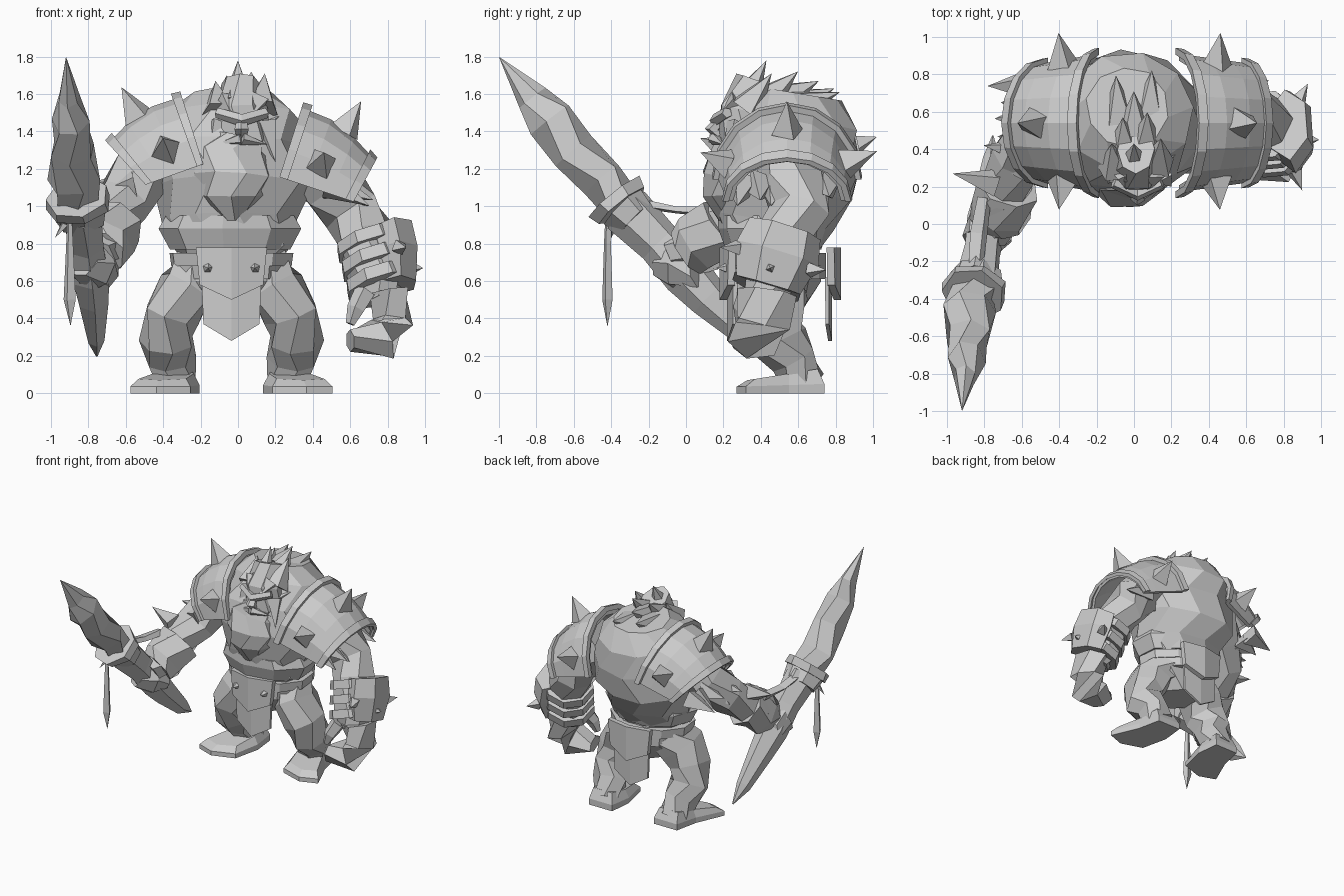
import bpy, bmesh, math, random
from mathutils import Vector

random.seed(4)
cube = bpy.data.objects.get("Cube")
if cube:
    bpy.data.objects.remove(cube)

grey = bpy.data.materials.new("stone_grey")
grey.use_nodes = True
grey.diffuse_color = (0.6, 0.6, 0.6, 1)
grey.node_tree.nodes["Principled BSDF"].inputs["Base Color"].default_value = (0.6, 0.6, 0.6, 1)

CX = -0.035  # body axis


def loft(name, rings):
    """Skin a list of equal-length point rings and cap both ends."""
    bm = bmesh.new()
    rows = [[bm.verts.new(p) for p in r] for r in rings]
    n = len(rows[0])
    for a, b in zip(rows, rows[1:]):
        for i in range(n):
            j = (i + 1) % n
            bm.faces.new((a[i], a[j], b[j], b[i]))
    bm.faces.new(rows[0])
    bm.faces.new(rows[-1])
    bmesh.ops.remove_doubles(bm, verts=bm.verts, dist=0.002)
    bmesh.ops.recalc_face_normals(bm, faces=bm.faces)
    mesh = bpy.data.meshes.new(name)
    bm.to_mesh(mesh)
    bm.free()
    mesh.materials.append(grey)
    ob = bpy.data.objects.new(name, mesh)
    bpy.context.collection.objects.link(ob)
    return ob


def tube(name, path, n=7, jitter=0.0):
    """Path points are x, y, z, radius across, optional second radius."""
    pts = [Vector(p[:3]) for p in path]
    rings = []
    for k, p in enumerate(path):
        t = (pts[min(k + 1, len(pts) - 1)] - pts[max(k - 1, 0)]).normalized()
        ref = Vector((0, 0, 1)) if abs(t.x) > 0.8 else Vector((1, 0, 0))
        u = (ref - t * ref.dot(t)).normalized()
        v = t.cross(u)
        ra, rb = p[3], p[-1]
        ring = []
        for i in range(n):
            a = math.tau * (i + 0.5 * (k % 2) * (jitter > 0)) / n + 0.4
            s = 1 + random.uniform(-jitter, jitter)
            ring.append(pts[k] + u * ra * s * math.cos(a) + v * rb * s * math.sin(a))
        rings.append(ring)
    return loft(name, rings)


def reflect(ob):
    """Mirror a part across the body axis."""
    pivot = bpy.data.objects.get("body_axis")
    if not pivot:
        pivot = bpy.data.objects.new("body_axis", None)
        pivot.location.x = CX
        pivot.hide_render = True
        bpy.context.collection.objects.link(pivot)
    m = ob.modifiers.new("mirror", 'MIRROR')
    m.mirror_object = pivot


def spike(name, base, tip, r, n=4):
    return tube(name, [(*base, r), (*tip, 0.0005)], n)


def panel(name, outline, y, thick, fold):
    """Half outline in x, z, folded along the body axis."""
    rings = [[(CX + x, yy + fold * x, z) for x, z in outline] for yy in (y, y + thick)]
    reflect(loft(name, rings))


# Torso, belt and waist straps
tube("torso", [(CX, .46, .66, .24, .20), (CX, .47, .78, .32, .25), (CX, .48, .92, .37, .31),
               (CX, .52, 1.10, .42, .39), (CX, .55, 1.30, .42, .39), (CX, .60, 1.48, .36, .33),
               (CX, .62, 1.60, .22, .22)], 10, .04)
tube("chest_wrap", [(CX, .47, .77, .33, .26), (CX, .47, .88, .39, .30), (CX, .47, .95, .35, .30)], 9)
tube("pelvis", [(CX, .48, .78, .28, .24), (CX, .48, .60, .29, .25), (CX, .48, .46, .15, .16)], 8, .03)
for k, z in enumerate((.64, .71)):
    w = .30 + .03 * k
    tube("belt", [(CX, .48, z - .03, w, .27), (CX, .48, z + .04, w + .01, .27)], 10)

# Front and back aprons
top = [(0, .78), (.19, .78), (.17, .58), (0, .50)]
low = [(0, .62), (.16, .62), (.15, .37), (0, .28)]
panel("front_plate", top, .18, .04, .25)
panel("front_cloth", low, .22, .02, .2)
panel("back_plate", top, .79, .04, -.2)
panel("back_cloth", low, .76, .02, -.1)
reflect(spike("apron_stud", (CX + .125, .23, .67), (CX + .125, .16, .67), .035, 5))

# Legs and feet
reflect(tube("leg", [(CX + .17, .50, .68, .15, .20), (CX + .24, .46, .56, .15, .20),
                     (CX + .32, .45, .42, .15, .18), (CX + .34, .50, .28, .15, .16),
                     (CX + .32, .57, .18, .13, .13), (CX + .30, .63, .05, .12, .12)], 7, .05))
sole = [(.19, .74), (.40, .74), (.44, .55), (.54, .32), (.40, .27), (.22, .33), (.17, .55)]
foot = []
for shrink, front, back in ((0, 0, 0), (0, .035, .05), (.2, .07, .13)):
    foot.append([(CX + x + (.33 - x) * shrink, y + (.56 - y) * shrink,
                  front + (back - front) * (y - .27) / .47) for x, y in sole])
reflect(loft("foot", foot))

# Head: skull, brow, nose, ears, moustache and beard
HX = CX + .055
tube("head", [(HX, .36, 1.22, .13, .15), (HX, .32, 1.36, .15, .15), (HX, .34, 1.50, .15, .17),
              (HX - .01, .40, 1.66, .10, .14)], 8, .03)
tube("brow", [(HX - .13, .22, 1.50, .03), (HX, .16, 1.46, .035), (HX + .13, .22, 1.50, .03)], 5)
tube("nose", [(HX, .19, 1.47, .025), (HX, .14, 1.41, .04), (HX, .18, 1.38, .03)], 5)
for s in (-1, 1):
    spike("moustache", (HX, .15, 1.36), (HX + s * .14, .20, 1.33), .035, 5)
    spike("ear", (HX + s * .13, .34, 1.43), (HX + s * .20, .37, 1.48), .05)
    spike("sideburn", (HX + s * .12, .28, 1.44), (HX + s * .18, .20, 1.24), .07)
tube("beard", [(CX + .03, .29, 1.37, .14, .13), (CX + .01, .28, 1.28, .22, .15), (CX, .25, 1.16, .22, .17),
               (CX, .25, 1.06, .19, .16), (CX, .26, .93, .05, .09)], 8, .04)

# Swept-back hair tufts
for x, z, y, h in ((0, 1.54, .30, .24), (-.10, 1.50, .30, .17), (.12, 1.52, .32, .19), (-.05, 1.55, .40, .15),
                   (.06, 1.56, .42, .16), (0, 1.57, .50, .10), (-.08, 1.54, .56, .09), (.08, 1.53, .58, .08)):
    spike("hair_tuft", (x, y, z), (x * 1.2, y + .13 + (y - .3) * .4, z + h), .10, 5)
for s in (-1, 1):
    spike("fringe_tuft", (HX + s * .08, .28, 1.56), (HX + s * .05, .17, 1.48), .07)


# Shoulder armour: thick arched shells swept from neck to arm, with rims and spikes
def pauldron(side, inner, outer):
    def arch(f, grow, n=8):
        b = inner[0].lerp(outer[0], f)
        u = inner[1].lerp(outer[1], f) - b
        width = (.37 - .05 * f) * grow
        bulge = grow * (1 + .12 * math.sin(math.pi * f))
        return [b + u * bulge * math.sin(math.pi * i / n)
                + Vector((0, -width * math.cos(math.pi * i / n), 0)) for i in range(n + 1)]

    def shell(f, grow):
        return arch(f, grow) + arch(f, grow - .1)[::-1]
    loft(side + "_pauldron", [shell(f, 1) for f in (0, .35, .7, 1)])
    for f in (-.05, .93):
        loft(side + "_pauldron_rim", [shell(f, 1.08), shell(f + .12, 1.08)])
    along = (outer[0] - inner[0]).normalized()
    up = (inner[1] - inner[0]).normalized()
    for i, f, size, lean in ((1, .42, .17, 0), (4, .55, .19, .2), (7, .42, .19, 0)):
        a = math.pi * i / 8
        d = up * math.sin(a) + Vector((0, -math.cos(a), 0)) + along * lean
        base = arch(f, .95)[i]
        spike(side + "_shoulder_spike", base, base + d.normalized() * size, .09)


def xz(x, z):
    return Vector((x, .54, z))


pauldron("right", (xz(-.20, 1.22), xz(-.32, 1.58)), (xz(-.48, 1.12), xz(-.68, 1.35)))
pauldron("left", (xz(.24, 1.15), xz(.36, 1.52)), (xz(.60, 1.03), xz(.72, 1.26)))

# Left arm with bracer, straps and curled fist
tube("left_arm", [(.33, .55, 1.28, .20), (.50, .59, 1.12, .18), (.61, .60, .97, .16), (.69, .54, .84, .16),
                  (.73, .46, .62, .15), (.77, .43, .50, .12)], 7, .05)
for k in range(3):
    z = .80 - .10 * k
    y = .53 - .04 * k
    tube("forearm_strap", [(.69 + .025 * k, y, z + .03, .18, .20), (.71 + .025 * k, y - .02, z - .03, .19, .20)], 8)
tube("left_bracer", [(.82, .53, .88, .12, .20), (.85, .49, .75, .12, .23), (.86, .44, .58, .10, .18)], 6)
for x, y, z, dx, dy in ((.92, .45, .67, .07, 0), (.88, .66, .66, .05, .09), (.86, .28, .78, .04, -.10)):
    spike("bracer_spike", (x, y, z), (x + dx, y + dy, z), .045)
tube("left_fist", [(.80, .43, .54, .12, .16), (.83, .41, .38, .11, .16), (.77, .37, .29, .12, .16),
                   (.60, .33, .28, .06, .10)], 6, .03)
tube("left_thumb", [(.68, .34, .54, .06), (.63, .30, .45, .05), (.60, .29, .37, .025)], 5)

# Right arm reaching forward with fist and cuff
tube("right_arm", [(-.34, .55, 1.32, .20), (-.52, .47, 1.16, .16), (-.62, .36, 1.02, .15), (-.68, .20, .90, .14),
                   (-.72, .06, .80, .13), (-.76, -.06, .73, .11)], 7, .06)
tube("right_cuff", [(-.67, .20, .90, .17), (-.72, .06, .79, .17), (-.74, .0, .75, .14)], 7, .04)
tube("right_fist", [(-.70, .07, .68, .09, .12), (-.77, -.02, .68, .14, .14), (-.83, -.11, .73, .10, .12)], 7, .04)
spike("elbow_spike", (-.74, .22, 1.02), (-.97, .27, 1.08), .08)

# Fur tufts below the shoulder armour
for s in (-1, 1):
    for k in range(6):
        y = .30 + .09 * k
        base = (CX + s * .52, y, 1.12)
        spike("fur_tuft", base, (CX + s * random.uniform(.66, .78), y + random.uniform(-.04, .04),
                                 random.uniform(1.0, 1.12)), .09)

# Great spear: blade, guard, grip and pointed butt
tube("spear_blade", [(-.85, -.35, 1.02, .13, .11), (-.88, -.45, 1.14, .14, .13), (-.885, -.60, 1.30, .12, .125),
                     (-.895, -.73, 1.46, .10, .14), (-.905, -.82, 1.58, .06, .09), (-.92, -1.0, 1.80, .001)], 6, .04)
tube("spear_guard", [(-.85, -.34, 1.00, .18, .16), (-.86, -.38, 1.05, .17, .18)], 7)
tube("spear_collar", [(-.84, -.27, .93, .14, .12), (-.85, -.34, 1.0, .16, .14)], 7)
tube("spear_shaft", [(-.84, -.32, .98, .12, .14), (-.81, -.14, .80, .10, .12), (-.79, .0, .64, .11, .13),
                     (-.775, .12, .51, .09, .11), (-.76, .34, .30, .05, .07), (-.755, .47, .20, .005)], 6)
spike("guard_spike", (-.86, -.36, 1.0), (-.98, -.40, .83), .05)

# Hanging and blown ribbons
tube("hanging_ribbon", [(-.90, -.42, .95, .012), (-.90, -.42, .80, .02), (-.90, -.42, .50, .035, .03),
                        (-.895, -.42, .36, .001)], 4)
tube("blown_ribbon", [(-.85, -.28, 1.02, .04, .03), (-.83, -.05, .98, .05, .02), (-.80, .14, .97, .04, .03)], 4)
